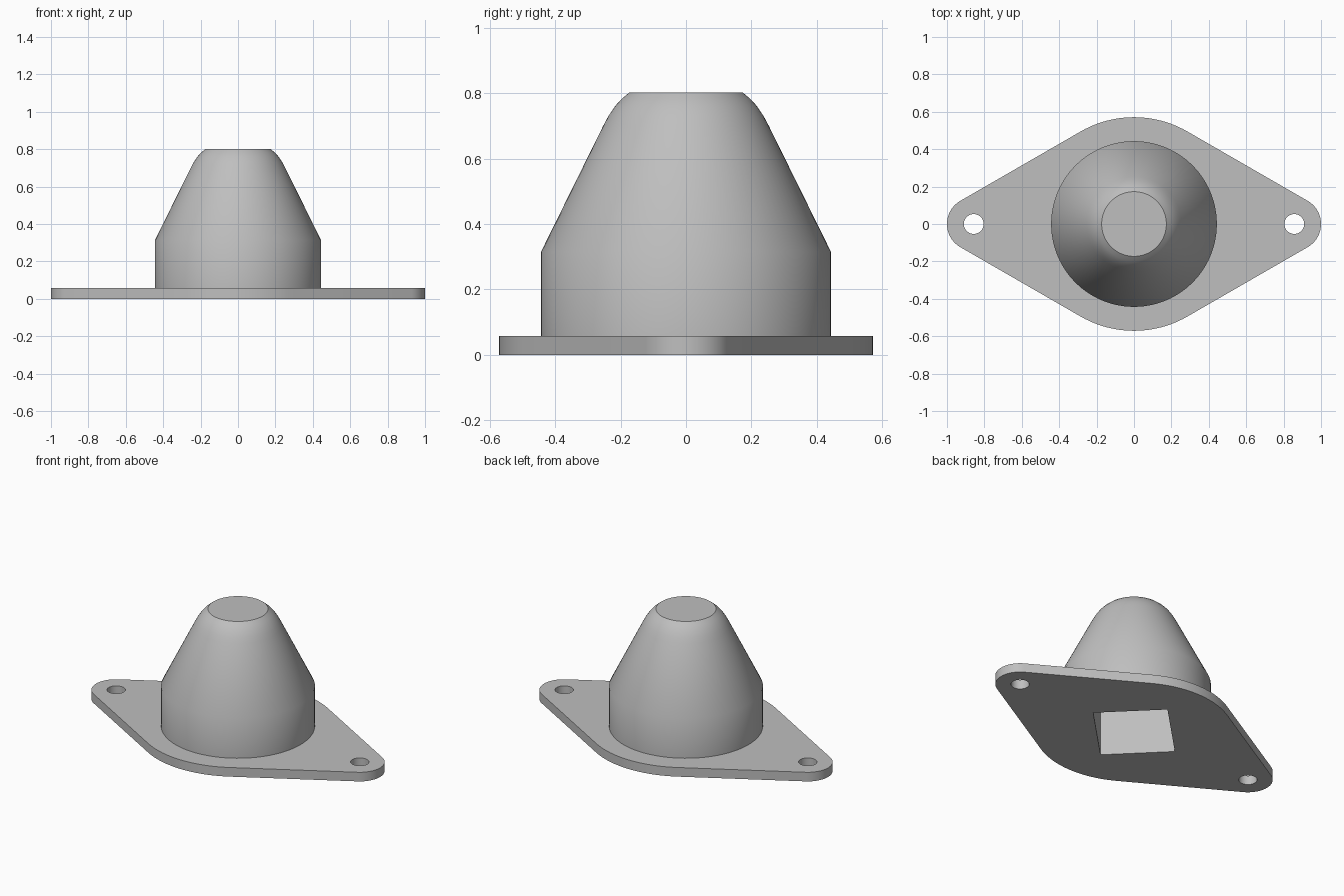
import bpy, bmesh
from math import sin, cos, pi, radians

cube = bpy.data.objects.get("Cube")
if cube:
    bpy.data.objects.remove(cube, do_unlink=True)

grey = bpy.data.materials.new("plain grey")
grey.use_nodes = True
colour = (0.52, 0.52, 0.52, 1)
grey.diffuse_color = colour
grey.node_tree.nodes["Principled BSDF"].inputs["Base Color"].default_value = colour

PLATE_TOP = 0.058


def make_object(name, bm):
    bmesh.ops.recalc_face_normals(bm, faces=bm.faces)
    mesh = bpy.data.meshes.new(name)
    bm.to_mesh(mesh)
    bm.free()
    mesh.materials.append(grey)
    obj = bpy.data.objects.new(name, mesh)
    bpy.context.collection.objects.link(obj)
    return obj


def prism(name, outline, z0, z1):
    bm = bmesh.new()
    base = bm.faces.new([bm.verts.new((x, y, z0)) for x, y in outline])
    top = bmesh.ops.extrude_face_region(bm, geom=[base], use_keep_orig=True)
    verts = [v for v in top["geom"] if isinstance(v, bmesh.types.BMVert)]
    bmesh.ops.translate(bm, verts=verts, vec=(0, 0, z1 - z0))
    return make_object(name, bm)


def arc(cx, radius, start, end, steps):
    angles = [radians(start + (end - start) * i / steps) for i in range(steps + 1)]
    return [(cx + radius * cos(a), radius * sin(a)) for a in angles]


def lathe(name, profile, steps):
    bm = bmesh.new()
    rings = [[bm.verts.new((r * cos(2 * pi * i / steps), r * sin(2 * pi * i / steps), z))
              for i in range(steps)] for r, z in profile]
    for low, high in zip(rings, rings[1:]):
        for i in range(steps):
            j = (i + 1) % steps
            bm.faces.new((low[i], low[j], high[j], high[i]))
    bm.faces.new(rings[0])
    bm.faces.new(rings[-1])
    return make_object(name, bm)


def cut(obj, cutter):
    cutter.hide_render = True
    cutter.hide_set(True)
    mod = obj.modifiers.new("cut", "BOOLEAN")
    mod.operation = "DIFFERENCE"
    mod.solver = "EXACT"
    mod.object = cutter
    bpy.context.view_layer.objects.active = obj
    bpy.ops.object.modifier_apply(modifier=mod.name)
    bpy.data.objects.remove(cutter, do_unlink=True)


def smooth(obj):
    bpy.ops.object.select_all(action="DESELECT")
    obj.select_set(True)
    bpy.context.view_layer.objects.active = obj
    bpy.ops.object.shade_smooth_by_angle(angle=radians(30))


# Mounting flange: large middle arc joined by tangents to two small ends
END_X, END_R, MID_R = 0.857, 0.143, 0.571
outline = (arc(END_X, END_R, -60, 60, 24) + arc(0, MID_R, 60, 120, 24)
           + arc(-END_X, END_R, 120, 240, 24) + arc(0, MID_R, 240, 300, 24))
flange = prism("mounting_flange", outline, 0, PLATE_TOP)

# Bolt holes through both ends
for side in (-1, 1):
    circle = arc(side * END_X, 0.053, 0, 352.5, 47)
    cut(flange, prism("bolt_hole_cutter", circle, -0.1, 0.2))

# Round body with a straight collar, tapered side and rounded shoulder
profile = [(0.443, PLATE_TOP), (0.443, 0.315), (0.253, 0.70), (0.237, 0.73),
           (0.217, 0.76), (0.196, 0.783), (0.173, 0.802)]
body = lathe("tapered_body", profile, 96)

# Diagonal rectangular socket, open underneath
half_a, half_b, d = 0.243, 0.215, 0.5 ** 0.5
socket = [(d * (a * half_a - b * half_b), d * (a * half_a + b * half_b))
          for a, b in ((-1, -1), (1, -1), (1, 1), (-1, 1))]
for part in (flange, body):
    cut(part, prism("socket_cutter", socket, -0.1, 0.45))
    smooth(part)
